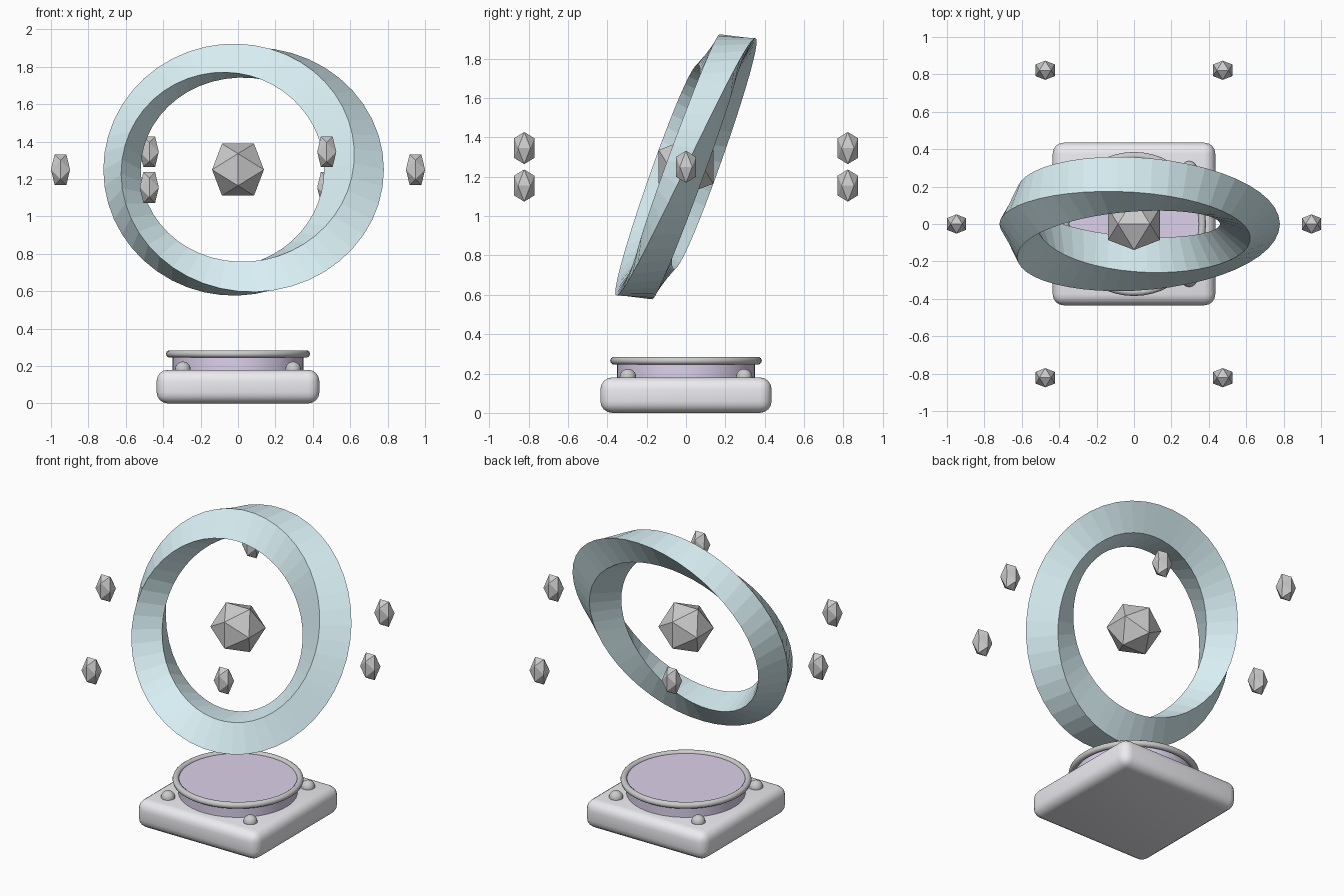
import bpy, bmesh, math
from mathutils import Vector

if "Cube" in bpy.data.objects:
    bpy.data.objects.remove(bpy.data.objects["Cube"])

GOLD = (1 + math.sqrt(5)) / 2


def material(name, rgb):
    m = bpy.data.materials.new(name)
    m.diffuse_color = (*rgb, 1)
    m.use_nodes = True
    m.node_tree.nodes["Principled BSDF"].inputs["Base Color"].default_value = m.diffuse_color
    return m


def smooth(ob):
    bpy.context.view_layer.objects.active = ob
    ob.select_set(True)
    bpy.ops.object.shade_smooth_by_angle(angle=math.radians(40))
    ob.select_set(False)


def from_bmesh(name, bm, loc=(0, 0, 0)):
    bmesh.ops.recalc_face_normals(bm, faces=bm.faces)
    me = bpy.data.meshes.new(name)
    bm.to_mesh(me)
    bm.free()
    ob = bpy.data.objects.new(name, me)
    ob.location = loc
    bpy.context.collection.objects.link(ob)
    return ob


def gem(name, radius, stretch, loc):
    # icosahedron with its edges lined up to the axes, optionally stretched in z
    bm = bmesh.new()
    k = radius / math.hypot(1, GOLD)
    for s in (-1, 1):
        for t in (-GOLD, GOLD):
            for v in ((s, 0, t), (0, t, s), (t, s, 0)):
                bm.verts.new((v[0] * k, v[1] * k, v[2] * k * stretch))
    bmesh.ops.convex_hull(bm, input=bm.verts)
    return from_bmesh(name, bm, loc)


# rounded base block
bpy.ops.mesh.primitive_cube_add(size=1, location=(0, 0, 0.09))
base = bpy.context.object
base.name = "base_block"
base.scale = (0.87, 0.87, 0.18)
bpy.ops.object.transform_apply(location=False, rotation=False, scale=True)
bev = base.modifiers.new("round", 'BEVEL')
bev.width = 0.06
bev.segments = 4
bpy.ops.object.modifier_apply(modifier="round")
smooth(base)
base.data.materials.append(material("pale_base", (0.84, 0.83, 0.87)))

# purple disc with a rim
bpy.ops.mesh.primitive_cylinder_add(vertices=48, radius=0.35, depth=0.11, location=(0, 0, 0.215))
disc = bpy.context.object
disc.name = "pedestal_disc"
disc.data.materials.append(material("lilac", (0.72, 0.64, 0.83)))
smooth(disc)

bpy.ops.mesh.primitive_torus_add(major_radius=0.365, minor_radius=0.02, major_segments=48,
                                 minor_segments=10, location=(0, 0, 0.265))
bpy.context.object.name = "disc_rim"
smooth(bpy.context.object)

# corner studs
for sx in (-1, 1):
    for sy in (-1, 1):
        bpy.ops.mesh.primitive_uv_sphere_add(segments=16, ring_count=10, radius=0.042,
                                             location=(sx * 0.295, sy * 0.295, 0.182))
        bpy.context.object.name = "corner_stud"
        smooth(bpy.context.object)

# ring with a diamond section that makes half a turn on its way round
N, R, A, B, TILT = 48, 0.62, 0.16, 0.10, math.radians(20)
up = Vector((0, math.sin(TILT), math.cos(TILT)))
axis = Vector((0, math.cos(TILT), -math.sin(TILT)))
bm = bmesh.new()
rings = []
for i in range(N):
    u = 2 * math.pi * i / N
    radial = Vector((math.cos(u), 0, 0)) + up * math.sin(u)
    long_dir = radial * math.cos(u / 2) + axis * math.sin(u / 2)
    short_dir = axis * math.cos(u / 2) - radial * math.sin(u / 2)
    rings.append([bm.verts.new(radial * R + d) for d in
                  (long_dir * A, short_dir * B, long_dir * -A, short_dir * -B)])
for i in range(N):
    a, b = rings[i], rings[(i + 1) % N]
    s = 2 if i == N - 1 else 0          # half turn at the seam
    for j in range(4):
        k = (j + 1) % 4
        bm.faces.new((a[j], a[k], b[(k + s) % 4], b[(j + s) % 4]))
ring = from_bmesh("twisted_ring", bm, (0, 0, 1.25))
ring.data.materials.append(material("ice_blue", (0.70, 0.88, 0.92)))

# core gem and the six orbiting shards
gem("core_gem", 0.163, 1.0, (0, 0, 1.25))
for i in range(6):
    a = i * math.pi / 3
    gem("orbit_shard", 0.06, 1.6, (0.949 * math.cos(a), -0.949 * math.sin(a),
                                   1.25 + 0.11 * math.sin(2 * a)))
